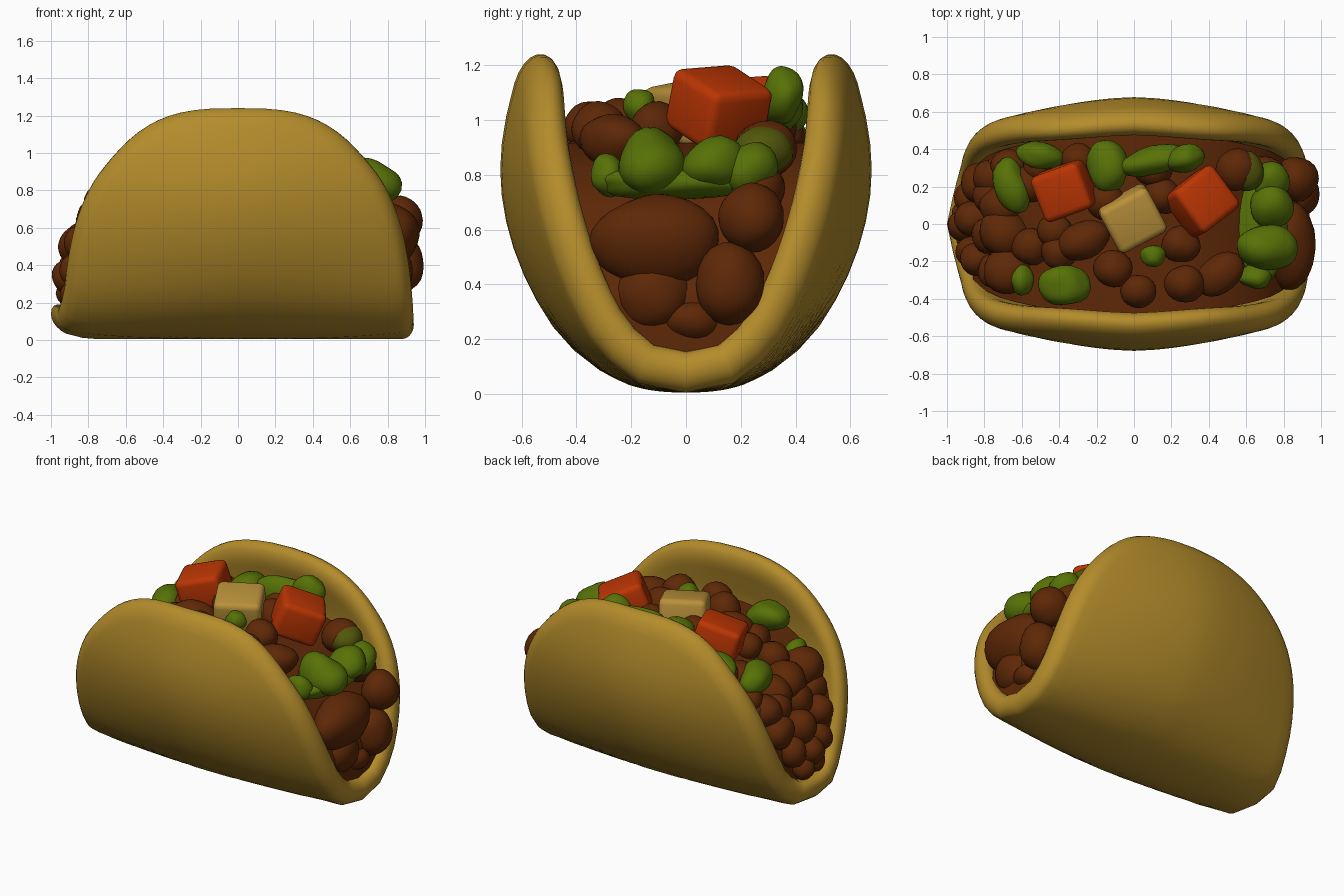
import bpy, bmesh, math, random
from mathutils import Matrix, Vector, Euler, noise

if "Cube" in bpy.data.objects:
    bpy.data.objects.remove(bpy.data.objects["Cube"])

random.seed(4)


def material(name, col):
    m = bpy.data.materials.new(name)
    m.diffuse_color = (*col, 1)
    m.use_nodes = True
    m.node_tree.nodes["Principled BSDF"].inputs["Base Color"].default_value = m.diffuse_color
    return m


TORTILLA = material("golden tortilla", (0.455, 0.262, 0.024))
MEAT = material("brown meat", (0.112, 0.021, 0.002))
GREEN = material("lettuce green", (0.095, 0.168, 0.002))
OLIVE = material("olive green", (0.085, 0.095, 0.003))
RED = material("tomato red", (0.5, 0.036, 0.001))
CHEESE = material("pale cheese", (0.48, 0.28, 0.042))


def finish(bm, name, mat, angle=60):
    bmesh.ops.recalc_face_normals(bm, faces=bm.faces)
    me = bpy.data.meshes.new(name)
    bm.to_mesh(me)
    bm.free()
    ob = bpy.data.objects.new(name, me)
    bpy.context.collection.objects.link(ob)
    me.materials.append(mat)
    bpy.ops.object.select_all(action='DESELECT')
    ob.select_set(True)
    bpy.context.view_layer.objects.active = ob
    bpy.ops.object.shade_smooth_by_angle(angle=math.radians(angle))
    return ob


# Mid-surface of the folded shell: (y, z) from bottom to top edge
PROFILE = [(0, .08), (.2, .11), (.38, .235), (.5, .415), (.575, .61),
           (.603, .8), (.585, .99), (.52, 1.24)]
HALF_X, POWER = .94, 2.9


def profile(v):
    t = min(max(v, 0), 1) * (len(PROFILE) - 1)
    i = min(int(t), len(PROFILE) - 2)
    f = t - i
    a, b = PROFILE[i], PROFILE[i + 1]
    p = PROFILE[i - 1] if i else (-.2, .11)
    n = PROFILE[i + 2] if i + 2 < len(PROFILE) else (2 * b[0] - a[0], 2 * b[1] - a[1])
    return Vector([.5 * (2 * a[k] + (b[k] - p[k]) * f
                         + (2 * p[k] - 5 * a[k] + 4 * b[k] - n[k]) * f * f
                         + (3 * a[k] - p[k] - 3 * b[k] + n[k]) * f ** 3) for k in (0, 1)])


def fold(x, v, h):
    """Bend a flat point (x, v) of height h into the U-shaped shell."""
    s, w = (1 if v >= 0 else -1), abs(v)
    c = profile(w)
    t = (profile(min(w + .01, 1)) - profile(max(w - .01, 0))).normalized()
    if w < .01:
        t = Vector((1, 0))
    y = (c.x * (1 - .3 * abs(x / HALF_X) ** 1.6)) - t.y * h
    y = max(y, 0)
    z = c.y + t.x * h
    # curled lip at the left end
    d = min(max((-x - .75) / .18, 0), 1) * max(0, 1 - w / .3)
    return Vector((x - .06 * d, s * y, z + .06 * d * d))


def disc(r, a, h):
    c, s = math.cos(a), math.sin(a)
    e = 2 / POWER
    x = HALF_X * r * math.copysign(abs(c) ** e, c)
    return fold(x, r * math.copysign(abs(s) ** e, s), h)


# Tortilla shell: round-edged disc, folded
T, N = .075, 96
section = [(.93 * i / 14, -T) for i in range(1, 15)]
section += [(.93 + .07 * math.cos(b), T * math.sin(b))
            for b in (math.radians(k) for k in range(-72, 73, 18))]
section += [(.93 * i / 14, T) for i in range(14, 0, -1)]
bm = bmesh.new()
rings = [[bm.verts.new(disc(r, 2 * math.pi * j / N, h)) for j in range(N)] for r, h in section]
for A, B in zip(rings, rings[1:]):
    for j in range(N):
        k = (j + 1) % N
        bm.faces.new((A[j], A[k], B[k], B[j]))
for ring, h in ((rings[0], -T), (rings[-1], T)):
    mid = bm.verts.new(fold(0, 0, h))
    for j in range(N):
        bm.faces.new((ring[j], ring[(j + 1) % N], mid))
finish(bm, "tortilla_shell", TORTILLA, 80)

# Meat bed filling the inside of the fold
bm = bmesh.new()
rows = []
for i in range(25):
    x = -.86 + 1.74 * i / 24
    top = .82 * (1 - abs(x / .94) ** 2.4) ** (1 / 2.4)
    rows.append([bm.verts.new(fold(x, top * (j / 10 - 1), T - .02 + .07 * abs(top * (j / 10 - 1)) ** 2))
                 for j in range(21)])
for A, B in zip(rows, rows[1:]):
    for j in range(21):
        k = (j + 1) % 21
        bm.faces.new((A[j], A[k], B[k], B[j]))
bm.faces.new(rows[0])
bm.faces.new(rows[-1])
finish(bm, "meat_bed", MEAT, 50)


def top_z(x):
    drop = .09 * min(max(-x - .2, 0) / .4, 1)
    return (1 - min(abs(x), .99) ** 2.6) ** (1 / 2.6) - drop


def blobs(name, mat, items, rough=.12):
    """Lumpy ellipsoids: (x, y, z or None, rx, ry, rz, turn)."""
    bm = bmesh.new()
    for x, y, z, rx, ry, rz, turn in items:
        z = top_z(x) - .02 if z is None else z
        seed = Vector((random.random() * 50, x * 9, y * 9))
        M = Matrix.LocRotScale(Vector((x, y, z)), Euler((0, 0, math.radians(turn))), Vector((rx, ry, rz)))
        for v in bmesh.ops.create_icosphere(bm, subdivisions=3, radius=1)['verts']:
            v.co = M @ (v.co * (1 + rough * noise.noise(v.co * .9 + seed)))
    finish(bm, name, mat, 80)


# Meat chunks on the top: (x, y, radius)
top = [(-.76, .25, .1), (-.67, .31, .09), (-.55, .22, .1), (-.71, .1, .11), (-.69, -.05, .13),
       (-.67, -.25, .13), (-.55, -.12, .1), (-.42, -.04, .09), (-.4, -.15, .09), (-.5, .32, .09),
       (-.11, -.24, .1), (.02, -.36, .09), (.27, -.32, .1), (.25, -.11, .1), (-.15, .12, .1),
       (.55, .29, .11), (.15, .15, .1), (-.3, .34, .09), (.1, .3, .1)]
meat = [(x, y, None, r * 1.05, r, r, 0) for x, y, r in top]
meat += [(-.27, -.09, None, .15, .1, .1, 20), (.46, -.27, None, .14, .1, .1, 40)]
# chunks packed in the right end
meat += [(.83, -.11, .56, .14, .24, .165, 0), (.87, .24, .64, .115, .12, .125, 0),
         (.88, .16, .4, .115, .13, .15, 0), (.83, -.12, .36, .11, .14, .13, 0),
         (.7, .26, .75, .12, .1, .1, 0), (.82, .02, .27, .1, .12, .08, 0)]
# smaller chunks in the left end
meat += [(x, y, z, r, r, r * 1.1, 0) for x, y, z, r in (
    (-.91, -.01, .34, .085), (-.87, .14, .38, .09), (-.86, -.15, .37, .09), (-.86, .03, .5, .1),
    (-.84, -.19, .52, .09), (-.83, .22, .53, .1), (-.77, -.06, .62, .1), (-.76, .15, .64, .1),
    (-.75, -.25, .62, .09), (-.9, .06, .25, .07), (-.88, -.08, .24, .07), (-.72, .29, .66, .08))]
blobs("meat_chunks", MEAT, meat)

# Lettuce pieces
blobs("lettuce", GREEN, [
    (.71, -.13, .84, .16, .13, .13, 0), (.74, .1, .84, .12, .12, .1, 0), (.73, .23, .82, .1, .1, .1, 0),
    (.65, -.28, .8, .09, .07, .08, 0), (.68, -.02, .77, .14, .32, .06, 0),
    (-.14, .31, 1.02, .11, .14, .1, 15), (.1, .34, 1.05, .2, .08, .1, 10), (.27, .35, 1.09, .11, .07, .11, 20),
    (-.5, .37, .94, .13, .07, .09, -10), (-.65, .2, .84, .09, .15, .1, 15),
    (-.37, -.33, .97, .14, .11, .09, 0), (.1, -.17, 1.05, .065, .06, .06, 0),
    (-.6, -.3, .82, .06, .08, .06, 0)], .25)
blobs("olive_piece", OLIVE, [(.6, .28, .89, .09, .11, .09, 0)])


# Diced tomato and cheese: soft-edged cubes
def dice(name, mat, loc, size, rot):
    bm = bmesh.new()
    bmesh.ops.create_cube(bm, size=1)
    bmesh.ops.scale(bm, vec=size, verts=bm.verts)
    bmesh.ops.bevel(bm, geom=bm.edges[:], offset=.035, segments=3, profile=.5, affect='EDGES')
    bm.transform(Matrix.LocRotScale(Vector(loc), Euler([math.radians(a) for a in rot]), None))
    finish(bm, name, mat, 50)


dice("tomato_right", RED, (.36, .12, 1.045), (.28, .28, .23), (4, 22, 38))
dice("tomato_left", RED, (-.37, .18, 1.02), (.28, .26, .22), (4, -16, 20))
dice("cheese_cube", CHEESE, (-.01, .03, 1.03), (.29, .27, .22), (10, 0, 28))
